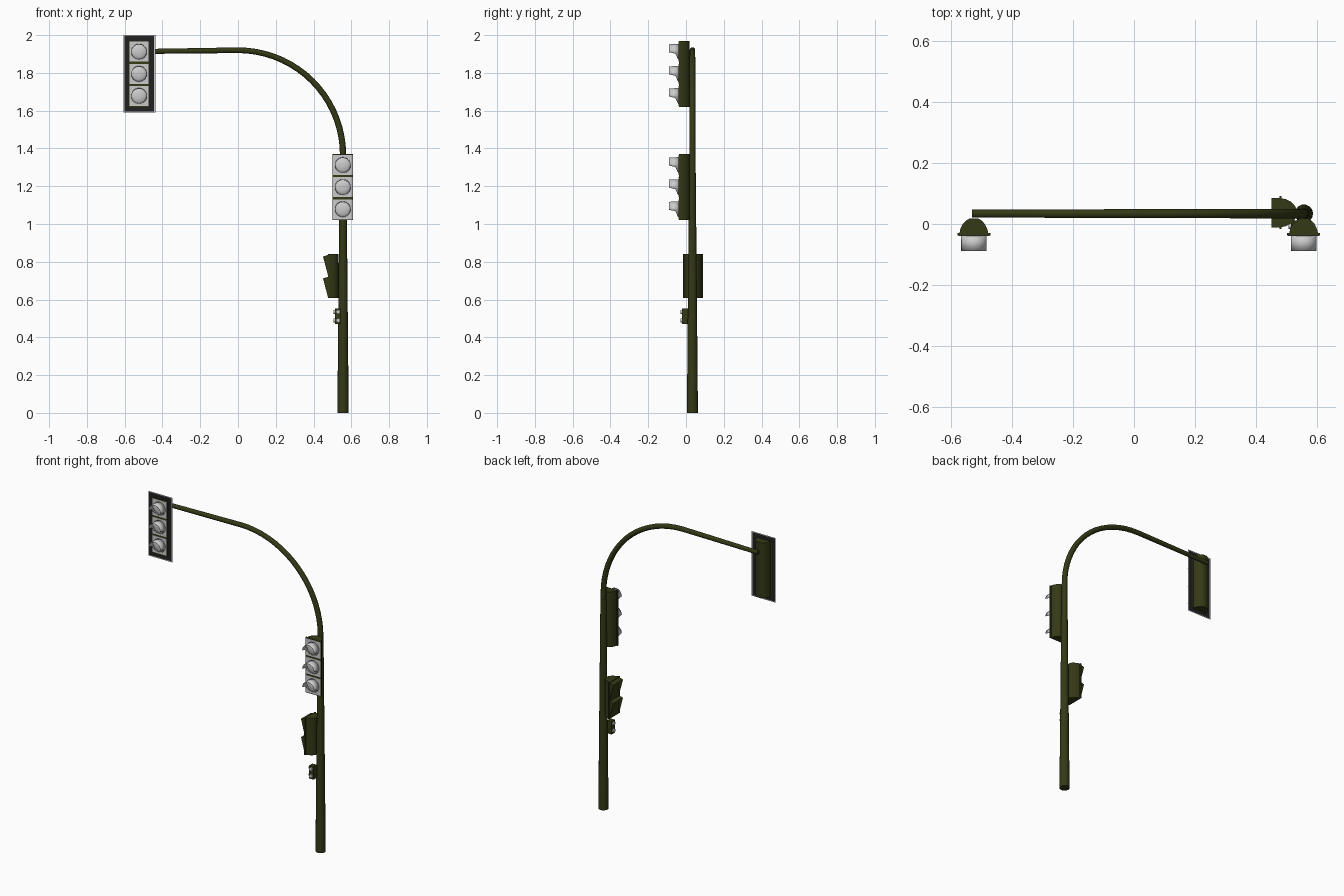
import bpy, bmesh, math
from mathutils import Matrix, Vector

if "Cube" in bpy.data.objects:
    bpy.data.objects.remove(bpy.data.objects["Cube"])


def material(name, col):
    m = bpy.data.materials.new(name)
    m.diffuse_color = (*col, 1)
    m.use_nodes = True
    m.node_tree.nodes["Principled BSDF"].inputs["Base Color"].default_value = m.diffuse_color
    return m


OLIVE = material("olive_paint", (0.035, 0.041, 0.008))
DARK = material("dark_plate", (0.015, 0.015, 0.015))
PX, PY = 0.556, 0.034


def finish(name, bm, mat=None, smooth=False, xf=Matrix()):
    bmesh.ops.recalc_face_normals(bm, faces=bm.faces[:])
    me = bpy.data.meshes.new(name)
    bm.to_mesh(me)
    bm.free()
    ob = bpy.data.objects.new(name, me)
    bpy.context.collection.objects.link(ob)
    ob.matrix_world = xf
    if mat:
        me.materials.append(mat)
    if smooth:
        bpy.ops.object.select_all(action='DESELECT')
        ob.select_set(True)
        bpy.context.view_layer.objects.active = ob
        bpy.ops.object.shade_smooth_by_angle(angle=math.radians(40))
    return ob


def box(name, lo, hi, mat=None, xf=Matrix()):
    bm = bmesh.new()
    lo, hi = Vector(lo), Vector(hi)
    bmesh.ops.create_cube(bm, size=1, matrix=Matrix.Translation((lo + hi) / 2) @ Matrix.Diagonal((*(hi - lo), 1)))
    return finish(name, bm, mat, False, xf)


def prism(name, profile, z0, z1, mat, xf):
    bm = bmesh.new()
    f = bm.faces.new([bm.verts.new((x, y, z0)) for x, y in profile])
    ext = bmesh.ops.extrude_face_region(bm, geom=[f])
    bmesh.ops.translate(bm, vec=(0, 0, z1 - z0), verts=[v for v in ext['geom'] if isinstance(v, bmesh.types.BMVert)])
    return finish(name, bm, mat, True, xf)


def tube(name, pts, sides=14):
    # pts: (x, z, radius) swept in the plane y = PY
    bm = bmesh.new()
    rings = []
    for i, (x, z, r) in enumerate(pts):
        a, b = pts[max(i - 1, 0)], pts[min(i + 1, len(pts) - 1)]
        t = Vector((b[0] - a[0], 0, b[1] - a[1])).normalized()
        n = Vector((t.z, 0, -t.x))
        rings.append([bm.verts.new(Vector((x, PY, z)) + r * (math.cos(k) * n + math.sin(k) * Vector((0, 1, 0))))
                      for k in (2 * math.pi * j / sides for j in range(sides))])
    for p, q in zip(rings, rings[1:]):
        for j in range(sides):
            bm.faces.new((p[j], p[(j + 1) % sides], q[(j + 1) % sides], q[j]))
    bm.faces.new(rings[0])
    bm.faces.new(rings[-1])
    return finish(name, bm, OLIVE, True)


def housing(name, h, xf):
    # rounded back shell and front flange
    half = [(0.047, -0.03), (0.044, -0.016), (0.036, 0.0), (0.026, 0.011), (0.014, 0.018)]
    prism(name + "_shell", half + [(-x, y) for x, y in reversed(half)], -h, h, OLIVE, xf)
    box(name + "_flange", (-0.054, -0.037, -h), (0.054, -0.03, h), OLIVE, xf)


def visor(name, xf, r=0.042, n=28):
    # cutaway tube: long over the top, short underneath
    bm = bmesh.new()
    rows = []
    for j in range(n):
        a = 2 * math.pi * j / n
        s = math.sin(a)
        ln = 0.052 if s > -0.05 else max(0.006, 0.024 + 0.02 * s)
        rows.append((bm.verts.new((r * math.cos(a), -0.037, r * s)),
                     bm.verts.new((r * math.cos(a), -0.037 - ln, r * s - 0.05 * ln))))
    for j in range(n):
        p, q = rows[j], rows[(j + 1) % n]
        bm.faces.new((p[0], q[0], q[1], p[1]))
    ob = finish(name, bm, None, True, xf)
    ob.modifiers.new("wall", 'SOLIDIFY').thickness = 0.002


def signal_head(name, xf):
    housing(name, 0.175, xf)
    for i, z in enumerate((0.117, 0, -0.117)):
        m = xf @ Matrix.Translation((0, 0, z))
        box(f"{name}_door_{i}", (-0.051, -0.039, -0.053), (0.051, -0.036, 0.053), None, m)
        bm = bmesh.new()
        bmesh.ops.create_uvsphere(bm, u_segments=24, v_segments=12, radius=1,
                                  matrix=Matrix.Translation((0, -0.038, 0)) @ Matrix.Diagonal((0.041, 0.014, 0.041, 1)))
        finish(f"{name}_lens_{i}", bm, None, True, m)
        visor(f"{name}_visor_{i}", m)


def rect(name, outer, inner, mat, xf):
    # flat sheet, or flat frame when an inner rectangle is given
    bm = bmesh.new()
    loops = [[bm.verts.new((sx * w, 0, sz * h)) for sx, sz in ((-1, -1), (1, -1), (1, 1), (-1, 1))]
             for w, h in ([outer, inner] if inner else [outer])]
    if inner:
        for j in range(4):
            k = (j + 1) % 4
            bm.faces.new((loops[0][j], loops[0][k], loops[1][k], loops[1][j]))
    else:
        bm.faces.new(loops[0])
    finish(name, bm, mat, False, xf)


# tapered post, bend and arm
tube("post", [(PX, 0, 0.030), (PX, 0.7, 0.0235), (PX, 1.33, 0.0175)])
bend = [(PX, 1.33, 0.0165)]
for i in range(19):
    a = math.pi / 2 * i / 18
    bend.append((PX * math.cos(a), 1.365 + 0.555 * math.sin(a), 0.0165 - 0.0015 * i / 18))
tube("mast_arm", bend + [(-0.53, 1.913, 0.013)])

# traffic signal heads
high = Matrix.Translation((-0.524, 0, 1.795))
signal_head("arm_signal", high)
signal_head("post_signal", Matrix.Translation((0.555, 0, 1.195)))

# backplate behind the arm signal
plate = Matrix.Translation((-0.5225, -0.032, 1.795))
rect("backplate", (0.079, 0.1995), None, DARK, plate)
rect("backplate_border", (0.0845, 0.205), (0.079, 0.1995), None, plate)

# pedestrian signal facing left, with two open hoods
ped = Matrix.Translation((0.513, 0.037, 0.724)) @ Matrix.Rotation(-math.pi / 2, 4, 'Z')
housing("walk_signal", 0.116, ped)
for i, z in enumerate((0.058, -0.058)):
    bm = bmesh.new()
    w = 0.048
    L, R = [[bm.verts.new(p) for p in ((s * w, -0.036, z + 0.054), (s * w, -0.063, z + 0.046), (s * w, -0.036, z - 0.056))]
            for s in (-1, 1)]
    bm.faces.new(L)
    bm.faces.new(R)
    bm.faces.new((L[0], L[1], R[1], R[0]))
    hood = finish(f"walk_hood_{i}", bm, OLIVE, False, ped)
    hood.modifiers.new("wall", 'SOLIDIFY').thickness = 0.002

# push button box with knobs on the front and left
box("button_box", (0.514, -0.021, 0.47), (0.545, 0.012, 0.552), OLIVE)
for i, z in enumerate((0.535, 0.49)):
    for side, pos, rot in (("front", (0.53, -0.023, z), Matrix.Rotation(math.pi / 2, 4, 'X')),
                           ("left", (0.512, -0.005, z), Matrix.Rotation(math.pi / 2, 4, 'Y'))):
        bm = bmesh.new()
        bmesh.ops.create_cone(bm, cap_ends=True, segments=14, radius1=0.011, radius2=0.011, depth=0.012)
        finish(f"{side}_button_{i}", bm, None, True, Matrix.Translation(pos) @ rot)
